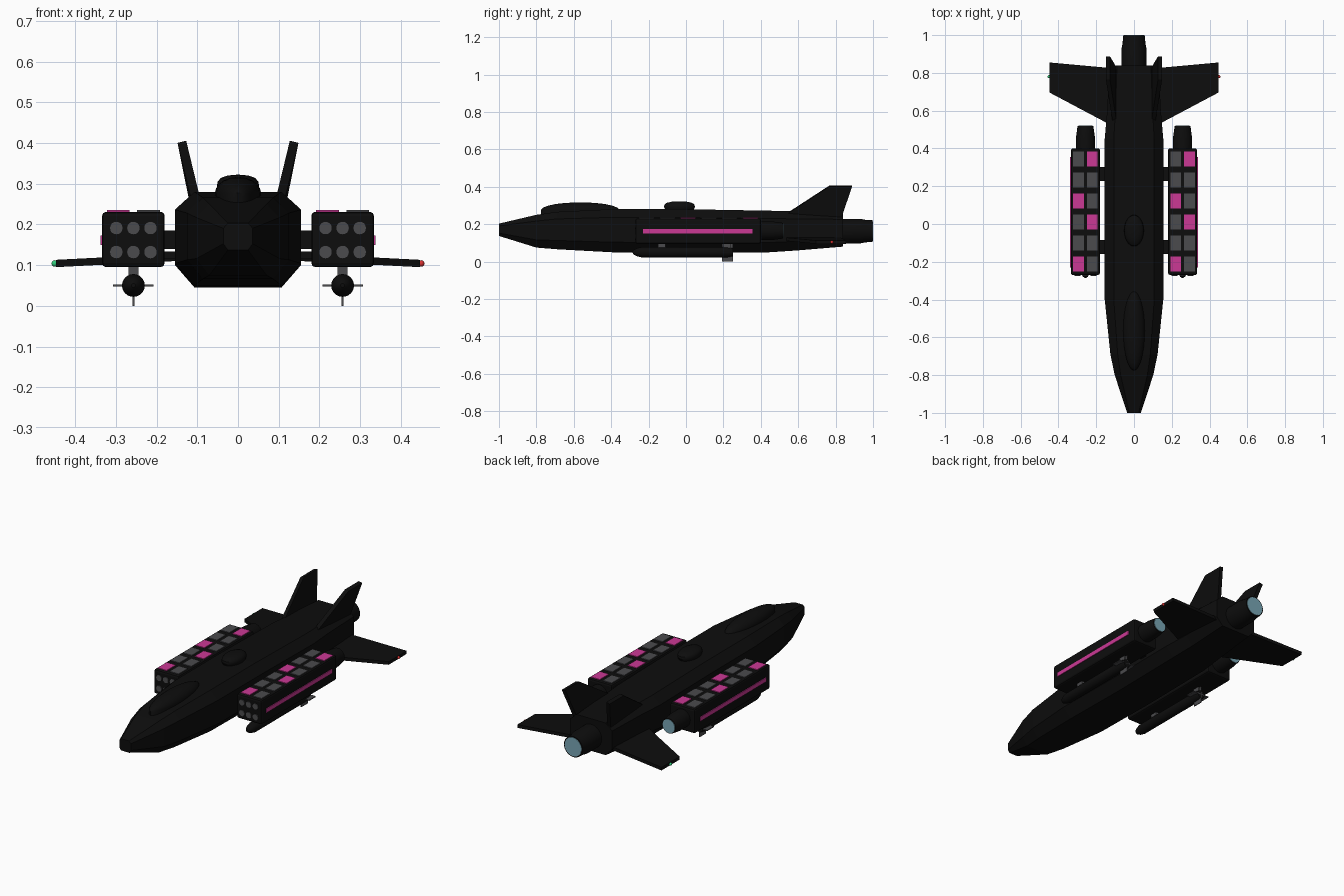
import bpy, bmesh, math
from mathutils import Vector, Matrix

if "Cube" in bpy.data.objects:
    bpy.data.objects.remove(bpy.data.objects["Cube"])


def material(name, rgb):
    m = bpy.data.materials.new(name)
    m.diffuse_color = (*rgb, 1)
    m.use_nodes = True
    m.node_tree.nodes["Principled BSDF"].inputs["Base Color"].default_value = m.diffuse_color
    return m


BLACK = material("black", (0.004, 0.004, 0.004))
GREY = material("grey", (0.07, 0.07, 0.075))
PINK = material("pink", (0.6, 0.04, 0.3))
BLUE = material("exhaust_blue", (0.19, 0.38, 0.46))
RED = material("red", (0.7, 0.03, 0.03))
GREEN = material("green", (0.03, 0.6, 0.2))


def finish(name, bm, mat, smooth=False):
    bmesh.ops.recalc_face_normals(bm, faces=bm.faces)
    me = bpy.data.meshes.new(name)
    bm.to_mesh(me)
    bm.free()
    me.materials.append(mat)
    ob = bpy.data.objects.new(name, me)
    bpy.context.collection.objects.link(ob)
    if smooth:
        bpy.context.view_layer.objects.active = ob
        ob.select_set(True)
        bpy.ops.object.shade_smooth_by_angle(angle=math.radians(35))
        ob.select_set(False)
    return ob


def loft(name, rings, mat, smooth=False):
    """Skin a list of equal-length point rings and cap both ends."""
    bm = bmesh.new()
    loops = [[bm.verts.new(p) for p in r] for r in rings]
    n = len(loops[0])
    for a, b in zip(loops, loops[1:]):
        for i in range(n):
            j = (i + 1) % n
            bm.faces.new((a[i], a[j], b[j], b[i]))
    bm.faces.new(loops[0])
    bm.faces.new(loops[-1])
    return finish(name, bm, mat, smooth)


def box(name, x, y, z, mat, bevel=0):
    """Box from (min, max) ranges."""
    bm = bmesh.new()
    c = [(a + b) / 2 for a, b in (x, y, z)]
    s = [abs(b - a) for a, b in (x, y, z)]
    bmesh.ops.create_cube(bm, size=1, matrix=Matrix.Translation(c) @ Matrix.Diagonal((*s, 1)))
    if bevel:
        bmesh.ops.bevel(bm, geom=bm.edges[:], offset=bevel, segments=2, profile=0.5, affect='EDGES')
    return finish(name, bm, mat)


def turned(name, x, z, profile, mat, n=24):
    """Round part along y; profile is (y, radius)."""
    ang = [2 * math.pi * i / n for i in range(n)]
    return loft(name, [[(x + r * math.cos(a), y, z + r * math.sin(a)) for a in ang]
                       for y, r in profile], mat, True)


def dome(name, y, rx, ry, levels, mat, n=32):
    """Oval part stacked along z; levels are (z, scale)."""
    ang = [2 * math.pi * i / n for i in range(n)]
    return loft(name, [[(rx * s * math.cos(a), y + ry * s * math.sin(a), z) for a in ang]
                       for z, s in levels], mat, True)


def plate(name, pts, thick, mat):
    """Flat outline thickened along its normal."""
    p = [Vector(q) for q in pts]
    nrm = (p[1] - p[0]).cross(p[2] - p[0]).normalized() * thick / 2
    return loft(name, [[q - nrm for q in p], [q + nrm for q in p]], mat)


def ball(name, loc, r, mat):
    bm = bmesh.new()
    bmesh.ops.create_uvsphere(bm, u_segments=12, v_segments=8, radius=r, matrix=Matrix.Translation(loc))
    return finish(name, bm, mat, True)


# Fuselage: chamfered sections (y, half width, bottom, top)
def section(y, w, lo, hi):
    h, u = hi - lo, w * 0.69
    half = [(u, lo), (w, lo + h * 0.235), (w, hi - h * 0.19), (u, hi)]
    return [(x, y, z) for x, z in half] + [(-x, y, z) for x, z in reversed(half)]


loft("fuselage", [section(*s) for s in (
    (-1, 0.036, 0.137, 0.203), (-0.8, 0.102, 0.075, 0.25), (-0.69, 0.125, 0.066, 0.266),
    (-0.4, 0.155, 0.05, 0.28), (0.0, 0.155, 0.045, 0.28), (0.45, 0.155, 0.05, 0.272),
    (0.6, 0.142, 0.06, 0.268), (0.84, 0.13, 0.08, 0.26))], BLACK)

# Canopy and top sensor dome
dome("canopy", -0.565, 0.057, 0.21,
     [(0.23, 1), (0.277, 1), (0.288, 0.95), (0.299, 0.82), (0.308, 0.62), (0.314, 0.36), (0.316, 0.1)], BLACK)
dome("sensor_dome", -0.035, 0.052, 0.083,
     [(0.265, 0.8), (0.28, 0.93), (0.292, 1), (0.304, 0.97), (0.314, 0.82), (0.32, 0.5), (0.322, 0.1)], BLACK)

# Main engine
turned("main_engine", 0, 0.163, [(0.8, 0.066), (0.93, 0.066), (0.96, 0.06), (0.998, 0.058)], BLACK)
turned("main_exhaust", 0, 0.163, [(0.99, 0.052), (1.0, 0.052)], BLUE)

PINK_TILES = {(0, 1), (2, 0), (3, 1), (5, 0)}
for s, side in ((1, "right"), (-1, "left")):
    cx = s * 0.257

    # Tail fin, rear wing and tip light
    plate(f"tail_fin_{side}", [(s * 0.101, 0.53, 0.25), (s * 0.138, 0.765, 0.403),
                               (s * 0.138, 0.888, 0.403), (s * 0.101, 0.825, 0.22)], 0.022, BLACK)
    plate(f"rear_wing_{side}", [(s * 0.115, 0.52, 0.121), (s * 0.447, 0.696, 0.104),
                                (s * 0.447, 0.855, 0.104), (s * 0.115, 0.825, 0.121)], 0.018, BLACK)
    ball(f"tip_light_{side}", (s * 0.45, 0.78, 0.104), 0.008, RED if s > 0 else GREEN)

    # Launcher pod with its struts
    box(f"pod_{side}", (cx - 0.077, cx + 0.077), (-0.27, 0.4), (0.095, 0.231), BLACK, 0.01)
    for i, y in enumerate((-0.122, 0.265)):
        box(f"strut_{side}_{i}", (s * 0.13, s * 0.2), (y - 0.037, y + 0.037), (0.14, 0.185), BLACK)
        box(f"lower_strut_{side}_{i}", (s * 0.13, s * 0.2), (y - 0.02, y + 0.02), (0.115, 0.133), BLACK)

    # Launch tubes on the pod's front
    for i in range(3):
        for j in range(2):
            turned(f"launch_tube_{side}_{i}{j}", cx + (i - 1) * 0.042, 0.132 + j * 0.059,
                   [(-0.274, 0.0165), (-0.26, 0.0165)], GREY, 20)

    # Hatch tiles on top and stripe on the outer side
    for r in range(6):
        for c in range(2):
            x, y = cx + (c - 0.5) * 0.074, 0.344 - r * 0.111
            box(f"hatch_{side}_{r}{c}", (x - 0.028, x + 0.028), (y - 0.04, y + 0.04), (0.225, 0.235),
                PINK if (r, c) in PINK_TILES else GREY)
    box(f"stripe_{side}", (s * 0.33, s * 0.338), (-0.23, 0.355), (0.15, 0.173), PINK)

    # Pod engine
    turned(f"pod_engine_{side}", cx, 0.165, [(0.39, 0.05), (0.46, 0.05), (0.518, 0.042)], BLACK)
    turned(f"pod_exhaust_{side}", cx, 0.165, [(0.51, 0.038), (0.521, 0.038)], BLUE)

    # Slung missile, pylons and cross fins
    turned(f"missile_{side}", cx, 0.05, [(-0.285, 0.005), (-0.278, 0.014), (-0.262, 0.022), (-0.235, 0.028),
                                         (0.22, 0.028), (0.25, 0.022)], BLACK)
    for i, y in enumerate((-0.13, 0.22)):
        box(f"pylon_{side}_{i}", (cx - 0.012, cx + 0.012), (y - 0.02, y + 0.02), (0.07, 0.1), GREY)
    box(f"missile_fin_flat_{side}", (cx - 0.05, cx + 0.05), (0.192, 0.25), (0.0475, 0.0525), GREY)
    box(f"missile_fin_upright_{side}", (cx - 0.0025, cx + 0.0025), (0.192, 0.25), (0, 0.096), GREY)
